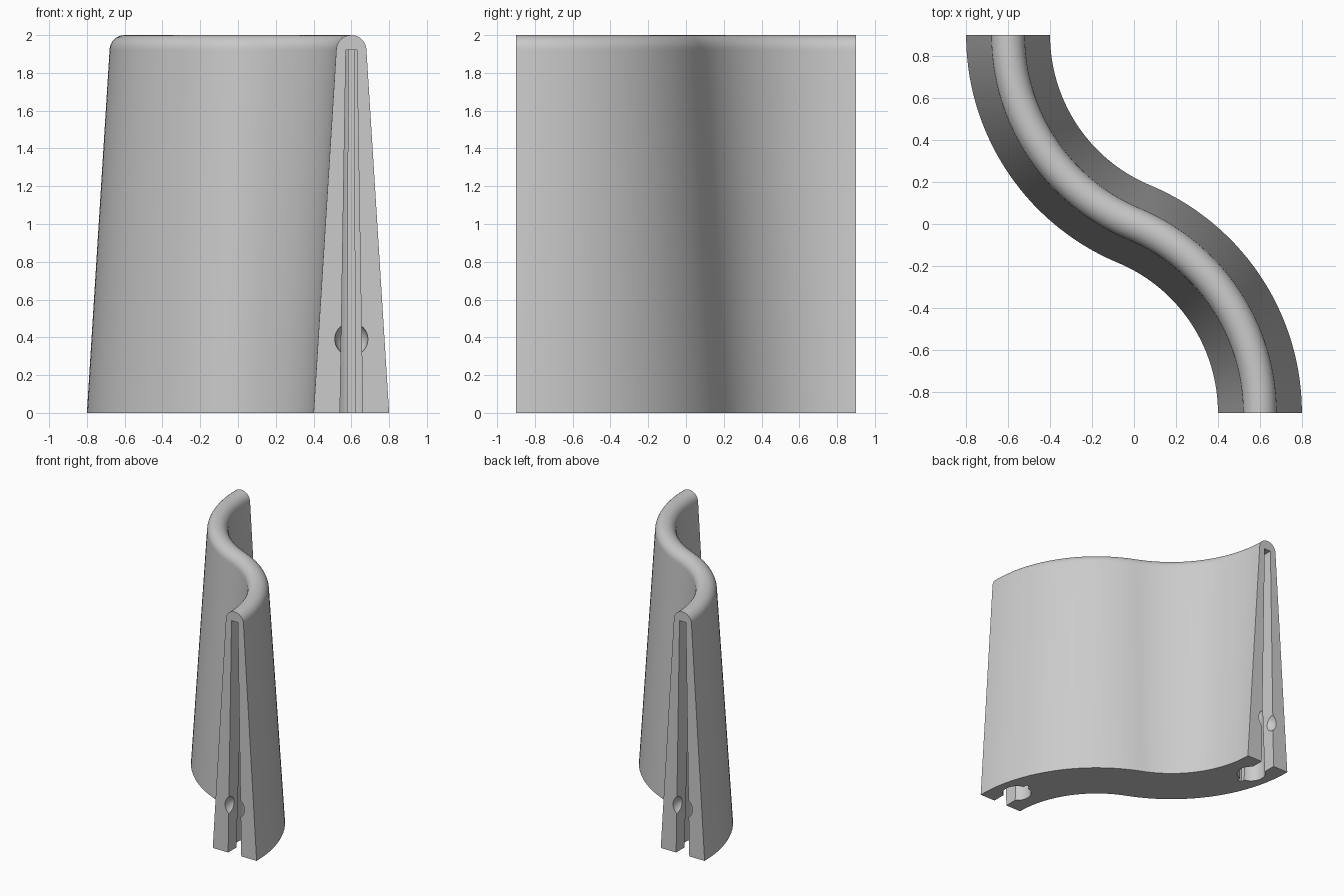
import bpy, bmesh
from math import sin, cos, asin, acos, pi, sqrt

if "Cube" in bpy.data.objects:
    bpy.data.objects.remove(bpy.data.objects["Cube"], do_unlink=True)

END_X, END_Y = 0.6, 0.9
RADIUS = 0.975
SWEEP = acos((RADIUS - END_X) / RADIUS)
CAP_R = 0.08
CAP_Z = 2 - CAP_R
STEPS = 28

concrete = bpy.data.materials.new("concrete grey")
concrete.use_nodes = True
grey = (0.6, 0.6, 0.6, 1)
concrete.diffuse_color = grey
concrete.node_tree.nodes["Principled BSDF"].inputs["Base Color"].default_value = grey


def loft(name, rings):
    """Skin a list of closed rings and cap both ends."""
    bm = bmesh.new()
    loops = [[bm.verts.new(p) for p in ring] for ring in rings]
    n = len(loops[0])
    for a, b in zip(loops, loops[1:]):
        for i in range(n):
            j = (i + 1) % n
            bm.faces.new((a[i], a[j], b[j], b[i]))
    bm.faces.new(loops[0])
    bm.faces.new(loops[-1])
    bmesh.ops.recalc_face_normals(bm, faces=bm.faces)
    mesh = bpy.data.meshes.new(name)
    bm.to_mesh(mesh)
    bm.free()
    mesh.materials.append(concrete)
    obj = bpy.data.objects.new(name, mesh)
    bpy.context.collection.objects.link(obj)
    return obj


# Tapered cross-section with a round top, as (sideways offset, height)
profile = [(-0.2, 0), (0.2, 0)]
profile += [(CAP_R * cos(pi * i / 16), CAP_Z + CAP_R * sin(pi * i / 16)) for i in range(17)]

# S-shaped centre line: one arc, then the same arc turned half way round
path = []
for i in range(2 * STEPS + 1):
    t = SWEEP * (1 - abs(i - STEPS) / STEPS) if i != STEPS else SWEEP
    side = 1 if i <= STEPS else -1
    x = side * (END_X - RADIUS + RADIUS * cos(t))
    y = side * (-END_Y + RADIUS * sin(t))
    path.append((x, y, cos(t), sin(t)))

wall = loft("barrier_wall", [[(x + nx * s, y + ny * s, z) for s, z in profile]
                             for x, y, nx, ny in path])


def keyhole(z, side):
    """Plan of the joint socket: mouth, round chamber and narrow tail."""
    k = z / CAP_Z
    mouth = 0.06 - 0.031 * k
    chamber = 0.11 - 0.057 * k
    tail = 0.021 - 0.0065 * k
    depth, tail_end = 0.2, 0.34
    a0 = -pi / 2 + asin(mouth / chamber)
    a1 = pi / 2 - asin(tail / chamber)
    half = [(mouth, -0.05)]
    for i in range(15):
        a = a0 + (a1 - a0) * i / 14
        half.append((chamber * cos(a), depth + chamber * sin(a)))
    half.append((tail, tail_end))
    ring = half + [(-u, d) for u, d in reversed(half)]
    return [(side * (END_X + u), side * (d - END_Y), z) for u, d in ring]


def cut(cutter):
    mod = wall.modifiers.new("cut", "BOOLEAN")
    mod.operation = "DIFFERENCE"
    mod.solver = "EXACT"
    mod.object = cutter
    bpy.context.view_layer.objects.active = wall
    bpy.ops.object.modifier_apply(modifier=mod.name)
    bpy.data.objects.remove(cutter, do_unlink=True)


# Joint socket and round pocket at each end
for side in (1, -1):
    cut(loft("socket_cutter", [keyhole(-0.05, side), keyhole(CAP_Z, side)]))
    bpy.ops.mesh.primitive_uv_sphere_add(segments=32, ring_count=16, radius=0.088,
                                         location=(side * END_X, -side * END_Y, 0.39))
    pocket = bpy.context.object
    pocket.data.materials.append(concrete)
    cut(pocket)

bpy.ops.object.select_all(action="DESELECT")
wall.select_set(True)
bpy.context.view_layer.objects.active = wall
bpy.ops.object.shade_smooth_by_angle(angle=pi / 6)
